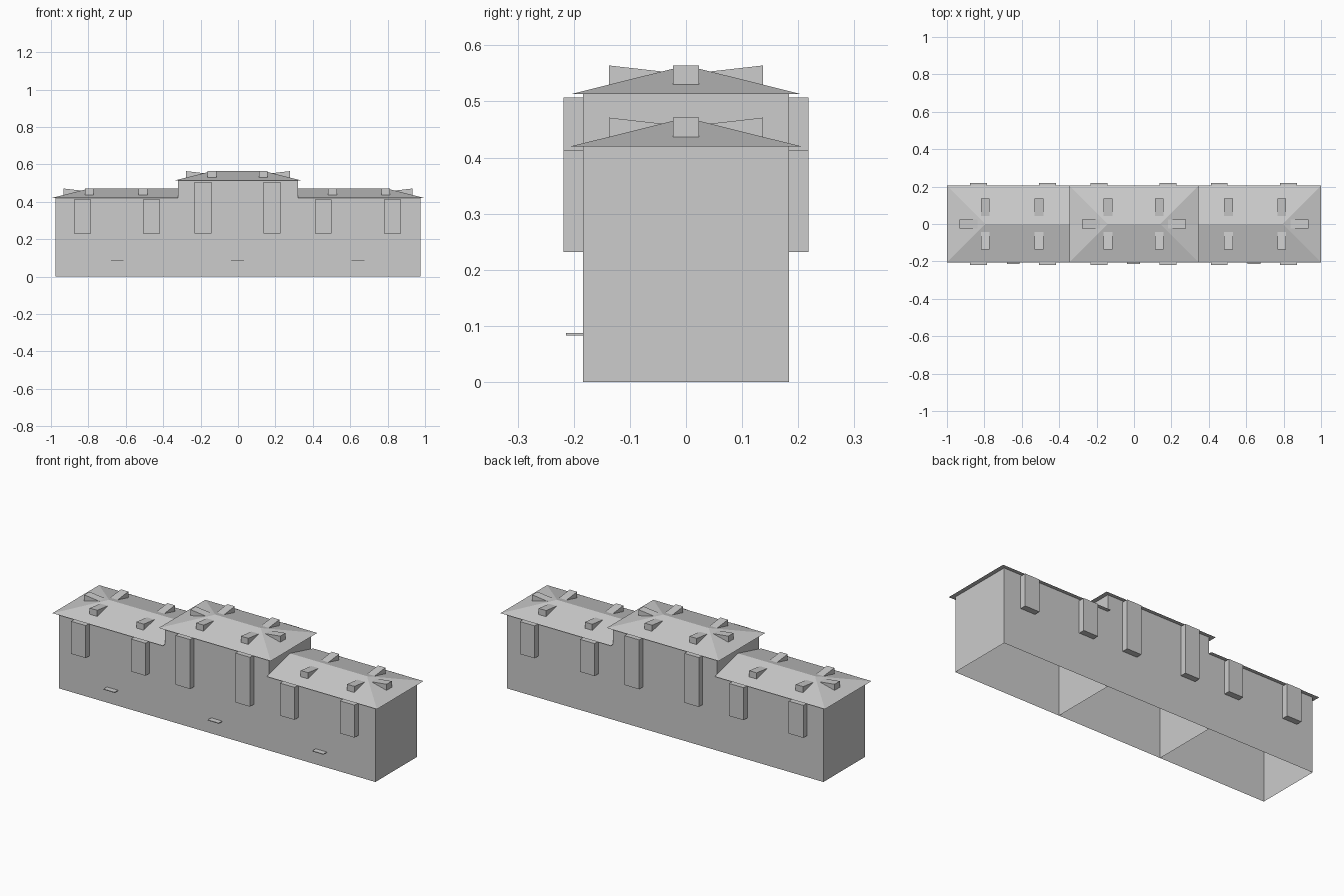
import bpy

cube = bpy.data.objects.get("Cube")
if cube:
    bpy.data.objects.remove(cube, do_unlink=True)

# One plain grey for the whole building
GREY = (0.604, 0.604, 0.604, 1)
mat = bpy.data.materials.new("plain grey")
mat.use_nodes = True
mat.diffuse_color = GREY
mat.node_tree.nodes["Principled BSDF"].inputs["Base Color"].default_value = GREY

WALL_Y, EAVE_Y = 0.184, 0.205      # half depth of walls and roof
RISE = 0.051                       # eave to ridge
MID, END = 0.32, 0.976             # block boundaries along x
LOW, HIGH = 0.42, 0.513            # eave heights


def make(name, verts, faces):
    mesh = bpy.data.meshes.new(name)
    mesh.from_pydata(verts, [], faces)
    mesh.materials.append(mat)
    obj = bpy.data.objects.new(name, mesh)
    bpy.context.collection.objects.link(obj)
    # Consistent outward normals
    import bmesh
    bm = bmesh.new()
    bm.from_mesh(mesh)
    bmesh.ops.recalc_face_normals(bm, faces=bm.faces)
    bm.to_mesh(mesh)
    bm.free()
    return obj


def prism(name, bottom, top, caps=True):
    """Solid or open tube between two matching loops."""
    n = len(bottom)
    faces = [(i, (i + 1) % n, n + (i + 1) % n, n + i) for i in range(n)]
    if caps:
        faces += [tuple(range(n)), tuple(range(n, 2 * n))]
    return make(name, bottom + top, faces)


def rect(x0, x1, y0, y1, z):
    return [(x0, y0, z), (x1, y0, z), (x1, y1, z), (x0, y1, z)]


def box(name, x0, x1, y0, y1, z0, z1, caps=True):
    return prism(name, rect(x0, x1, y0, y1, z0), rect(x0, x1, y0, y1, z1), caps)


def roof(name, x0, x1, ridge0, ridge1, z):
    """Hipped or gabled roof with a flat soffit."""
    verts = rect(x0, x1, -EAVE_Y, EAVE_Y, z)
    verts += [(ridge0, 0, z + RISE), (ridge1, 0, z + RISE)]
    make(name, verts, [(0, 1, 5, 4), (2, 3, 4, 5), (1, 2, 5), (3, 0, 4), (0, 3, 2, 1)])


def dormer(name, origin, inward, eave):
    """Wedge window: origin is on the eave line, inward is the uphill direction."""
    half = 0.023
    slope = RISE / EAVE_Y
    profile = [(0.068, eave + 0.068 * slope), (0.068, eave + RISE),
               (0.162, eave + 0.162 * slope)]
    ix, iy = inward

    def side(s):
        return [(origin[0] + ix * d - iy * s, origin[1] + iy * d + ix * s, z)
                for d, z in profile]
    prism(name, side(-half), side(half))


# Walls, open underneath
box("centre_walls", -MID, MID, -WALL_Y, WALL_Y, 0, HIGH, caps=False)
for label, s in (("left", 1), ("right", -1)):
    box(label + "_wing_walls", s * MID, s * END, -WALL_Y, WALL_Y, 0, LOW, caps=False)

# Roofs
CENTRE_EAVE = 0.345
hip = CENTRE_EAVE - EAVE_Y
roof("centre_roof", -CENTRE_EAVE, CENTRE_EAVE, -hip, hip, HIGH)
roof("left_wing_roof", MID, 1, MID, 1 - EAVE_Y, LOW)
roof("right_wing_roof", -1, -MID, EAVE_Y - 1, -MID, LOW)

# Dormers on both long slopes and on the hipped ends
for x in (-0.795, -0.508, -0.139, 0.136, 0.505, 0.79):
    eave = HIGH if abs(x) < MID else LOW
    dormer("front_dormer", (x, -EAVE_Y), (0, 1), eave)
    dormer("back_dormer", (x, EAVE_Y), (0, -1), eave)
for s in (-1, 1):
    dormer("wing_end_dormer", (s, 0), (-s, 0), LOW)
    dormer("centre_end_dormer", (s * CENTRE_EAVE, 0), (-s, 0), HIGH)

# Projecting bays on both long walls
for x in (-0.831, -0.463, -0.187, 0.181, 0.456, 0.826):
    top = 0.507 if abs(x) < MID else 0.413
    for label, s in (("front", -1), ("back", 1)):
        y0, y1 = sorted((s * WALL_Y, s * 0.218))
        box(label + "_bay", x - 0.045, x + 0.045, y0, y1, 0.232, top)

# Thin entrance canopies
for x in (-0.645, -0.003, 0.642):
    box("entrance_canopy", x - 0.034, x + 0.034, -0.214, -WALL_Y, 0.083, 0.087)
